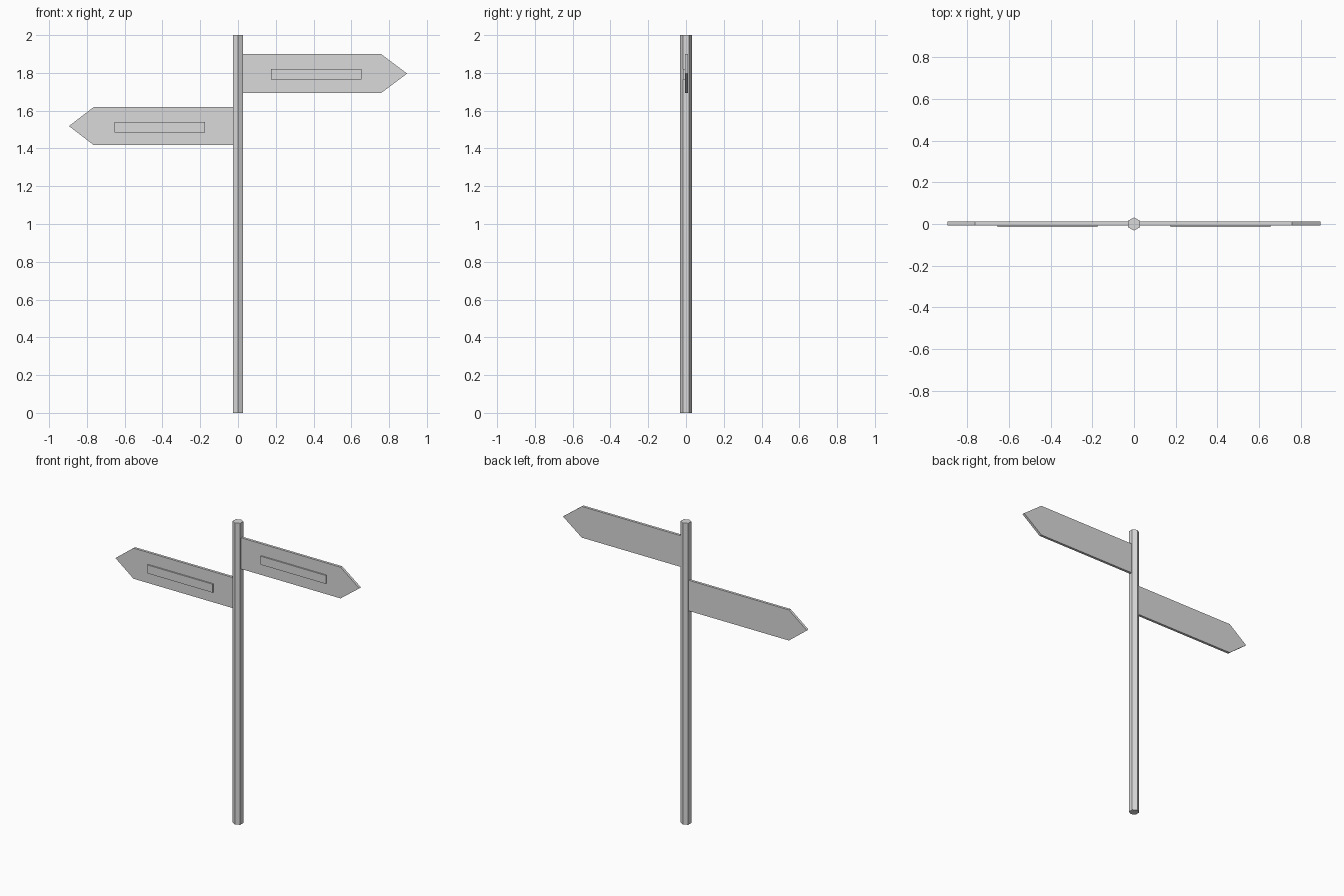
import bpy
import bmesh
import math

if "Cube" in bpy.data.objects:
    bpy.data.objects.remove(bpy.data.objects["Cube"])

metal = bpy.data.materials.new("light_grey")
metal.diffuse_color = (0.7, 0.7, 0.7, 1)
metal.use_nodes = True
metal.node_tree.nodes["Principled BSDF"].inputs["Base Color"].default_value = metal.diffuse_color


def prism(name, outline, y_front, y_back):
    """Extrude an (x, z) outline from y_front to y_back."""
    bm = bmesh.new()
    face = bm.faces.new([bm.verts.new((x, y_front, z)) for x, z in outline])
    result = bmesh.ops.extrude_face_region(bm, geom=[face])
    for v in result["geom"]:
        if isinstance(v, bmesh.types.BMVert):
            v.co.y = y_back
    bmesh.ops.recalc_face_normals(bm, faces=bm.faces)
    mesh = bpy.data.meshes.new(name)
    bm.to_mesh(mesh)
    bm.free()
    mesh.materials.append(metal)
    obj = bpy.data.objects.new(name, mesh)
    bpy.context.collection.objects.link(obj)
    return obj


# Hexagonal post with corners to the front and back
bpy.ops.mesh.primitive_cylinder_add(vertices=6, radius=0.032, depth=2, location=(0, 0, 1))
post = bpy.context.object
post.name = "post"
post.data.materials.append(metal)
if abs(post.data.vertices[0].co.x) > 0.001:
    post.rotation_euler.z = math.radians(30)

# Arrow boards, each with a raised name plate on the front
# name, direction, shoulder, bottom, top, plate centre height
for name, side, shoulder, low, high, plate_z in (
        ("right", 1, 0.757, 1.693, 1.90, 1.793),
        ("left", -1, 0.763, 1.417, 1.62, 1.513)):
    prism(name + "_arrow_board",
          [(0, low), (side * shoulder, low), (side * 0.895, (low + high) / 2),
           (side * shoulder, high), (0, high)], -0.006, 0.011)
    prism(name + "_name_plate",
          [(side * 0.175, plate_z - 0.028), (side * 0.655, plate_z - 0.028),
           (side * 0.655, plate_z + 0.028), (side * 0.175, plate_z + 0.028)],
          -0.015, -0.005)
